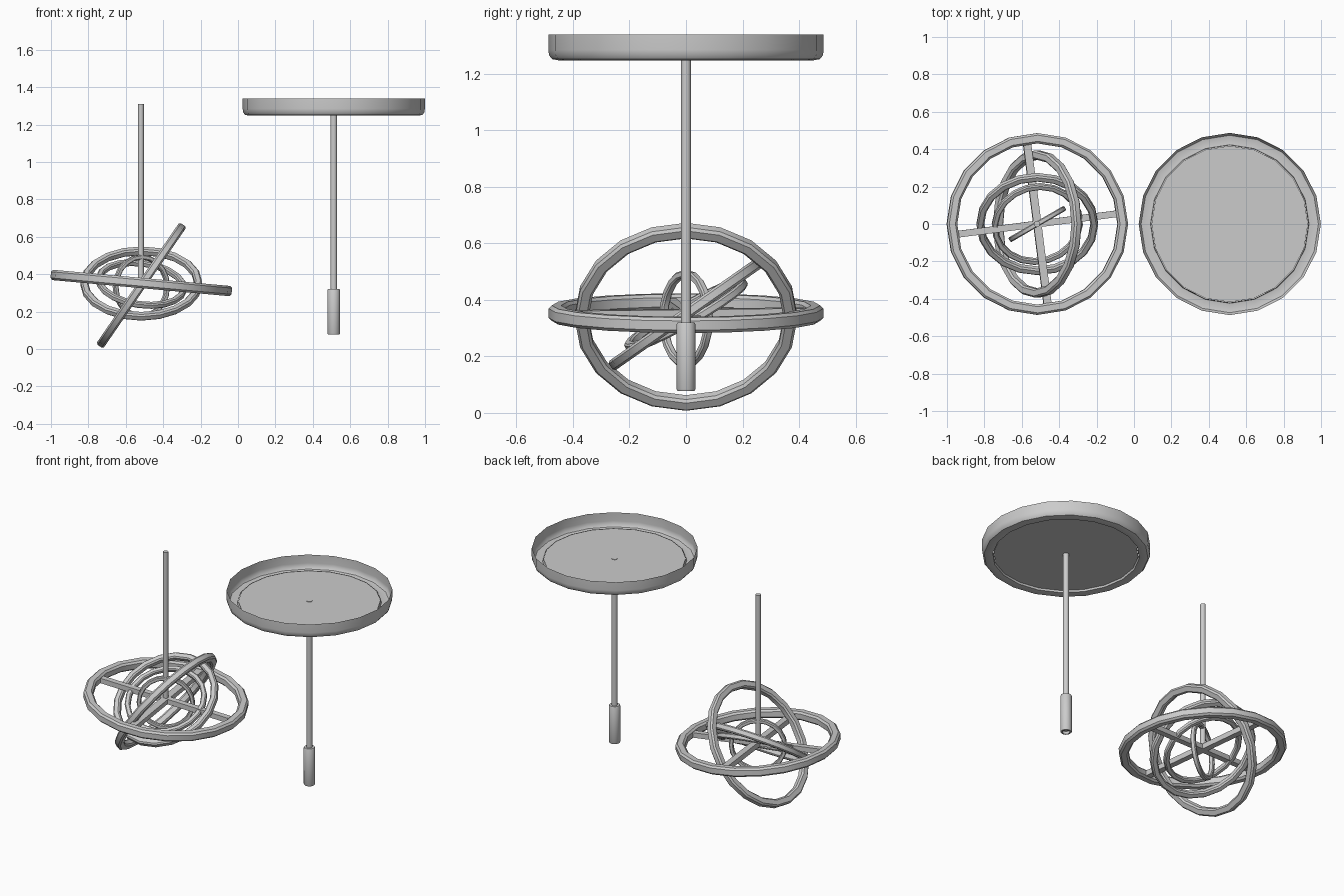
import bpy
from math import cos, sin, pi, radians
from mathutils import Matrix, Vector

if "Cube" in bpy.data.objects:
    bpy.data.objects.remove(bpy.data.objects["Cube"])

CX, CZ = -0.517, 0.345      # centre of the nested rings
DX = 0.512                  # axis of the dish


def add_mesh(name, verts, faces, angle=40):
    me = bpy.data.meshes.new(name)
    me.from_pydata(verts, [], faces)
    me.update()
    ob = bpy.data.objects.new(name, me)
    bpy.context.collection.objects.link(ob)
    bpy.ops.object.select_all(action='DESELECT')
    ob.select_set(True)
    bpy.context.view_layer.objects.active = ob
    bpy.ops.object.shade_smooth_by_angle(angle=radians(angle))
    return ob


def lathe(name, profile, n, mat, closed=False, caps=False):
    """Revolve an (r, z) profile around z; listed upward = outward normals."""
    m = len(profile)
    verts = [mat @ Vector((r * cos(2 * pi * i / n), r * sin(2 * pi * i / n), z))
             for i in range(n) for r, z in profile]
    faces = []
    for i in range(n):
        a, b = i * m, ((i + 1) % n) * m
        for j in range(m if closed else m - 1):
            k = (j + 1) % m
            faces.append((a + j, b + j, b + k, a + k))
    if caps:
        faces.append([i * m for i in reversed(range(n))])
        faces.append([i * m + m - 1 for i in range(n)])
    return add_mesh(name, verts, faces)


def ring(name, r, width, height, rot, z=CZ, n=20):
    """Ring with a bevelled square section; r is the outer radius."""
    h, b, q = height / 2, min(width, height) * 0.2, r - width
    prof = [(q + b, -h), (r - b, -h), (r, -h + b), (r, h - b),
            (r - b, h), (q + b, h), (q, h - b), (q, -h + b)]
    return lathe(name, prof, n, Matrix.Translation((CX, 0, z)) @ rot, closed=True)


def R(deg, axis):
    return Matrix.Rotation(radians(deg), 4, axis)


# Nested rings, largest to smallest
tilt = R(5.2, 'Y')
ring("outer_ring", 0.486, 0.055, 0.055, tilt, 0.353)
ring("steep_ring", 0.394, 0.048, 0.046, R(-55.5, 'Y'), 0.34)
ring("middle_ring", 0.325, 0.04, 0.04, R(35, 'X'), 0.35)
ring("inner_ring", 0.245, 0.032, 0.032, R(8, 'Y') @ R(29, 'X'), 0.348)
ring("core_ring", 0.172, 0.026, 0.028, R(30, 'Z') @ R(90, 'X'), 0.333)


# Crossed spokes in the plane of the outer ring
def spoke(name, deg, w, h):
    mat = Matrix.Translation((CX, 0, 0.351)) @ tilt @ R(deg, 'Z')
    s = [(x, y, z) for x in (-0.435, 0.435) for y in (-w, w) for z in (-h, h)]
    add_mesh(name, [mat @ Vector(p) for p in s],
             [(0, 1, 3, 2), (4, 6, 7, 5), (0, 4, 5, 1),
              (2, 3, 7, 6), (0, 2, 6, 4), (1, 5, 7, 3)], 20)


spoke("long_spoke", 7.3, 0.018, 0.016)
spoke("cross_spoke", 97.3, 0.021, 0.016)

# Hanging rod of the rings
lathe("ring_rod", [(0.016, 0.34), (0.016, 1.31)], 12,
      Matrix.Translation((CX - 0.002, 0, 0)), caps=True)

# Shallow dish: curved thin rim shell with a recessed floor
dish = Matrix.Translation((DX, 0, 0))
lathe("dish_rim", [(0.42, 1.268), (0.424, 1.252), (0.452, 1.248), (0.474, 1.252),
                   (0.485, 1.266), (0.487, 1.285), (0.487, 1.34)], 20, dish)
lathe("dish_floor", [(0.418, 1.262), (0.418, 1.267)], 20, dish, caps=True)

# Dish stem and grip with a recessed lower end
lathe("dish_stem", [(0.018, 0.3), (0.018, 1.27)], 12, dish, caps=True)
lathe("stem_grip", [(0.022, 0.095), (0.022, 0.078), (0.031, 0.078), (0.034, 0.084),
                    (0.034, 0.314), (0.031, 0.32)], 14, dish, caps=True)
